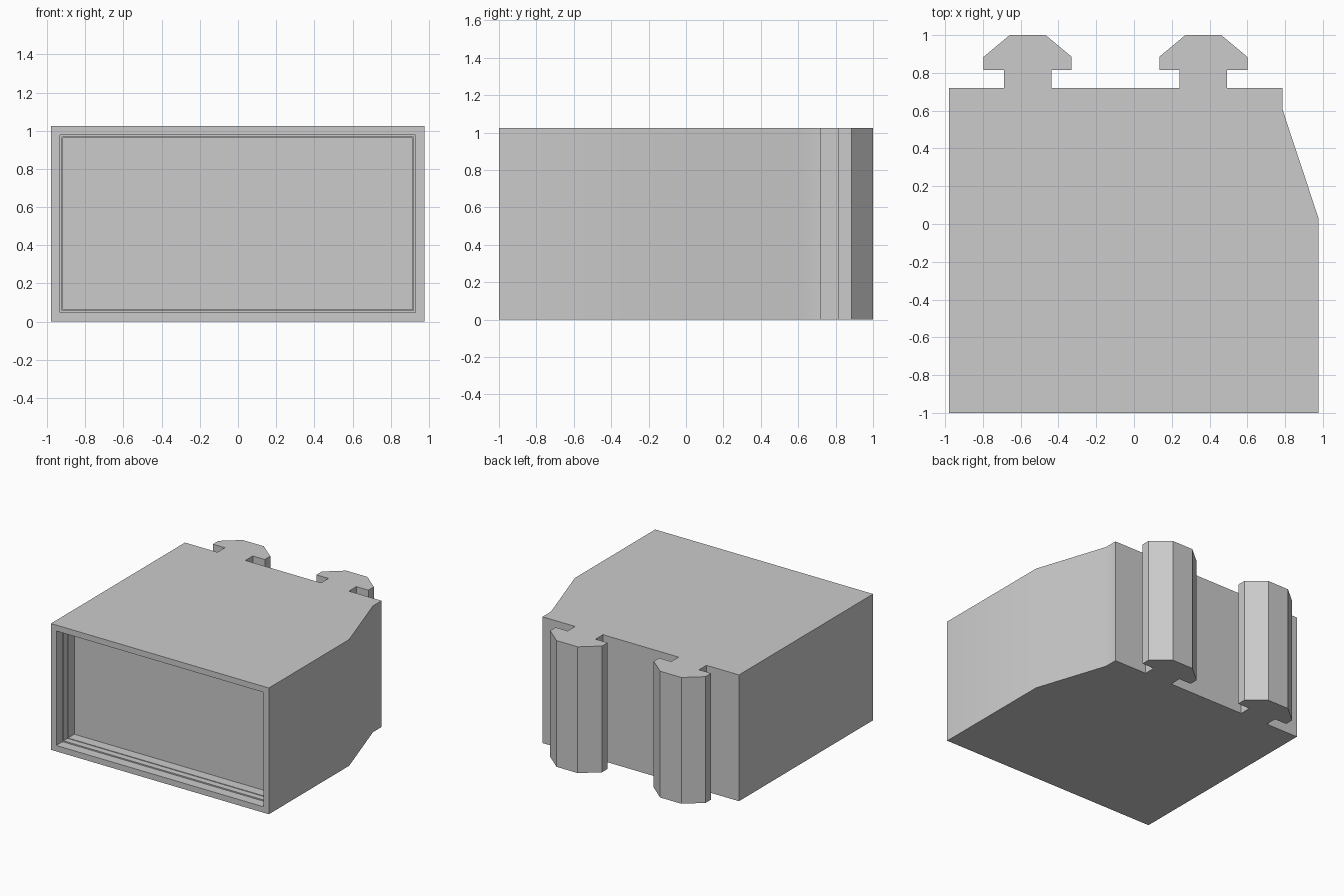
import bpy, bmesh, math

if "Cube" in bpy.data.objects:
    bpy.data.objects.remove(bpy.data.objects["Cube"])

HEIGHT = 1.025
LEFT, RIGHT, FRONT = -0.98, 0.977, -1.0

grey = bpy.data.materials.new("grey")
grey.diffuse_color = (0.6, 0.6, 0.6, 1)
grey.use_nodes = True
grey.node_tree.nodes["Principled BSDF"].inputs["Base Color"].default_value = grey.diffuse_color


def hook(x):
    """Plan outline of one mushroom-shaped connector, right to left."""
    half = [(0.125, 0.72), (0.125, 0.815), (0.233, 0.815), (0.233, 0.885), (0.095, 1.0)]
    return [(x + a, y) for a, y in half] + [(x - a, y) for a, y in reversed(half)]


# Block with tapered right side and two rear connectors, extruded upwards
outline = [(LEFT, FRONT), (RIGHT, FRONT), (RIGHT, 0.03), (0.785, 0.61), (0.785, 0.72)]
outline += hook(0.367) + hook(-0.563) + [(LEFT, 0.72)]
bm = bmesh.new()
base = bm.faces.new([bm.verts.new((x, y, 0)) for x, y in outline])
top = bmesh.ops.extrude_face_region(bm, geom=[base], use_keep_orig=True)["geom"]
for v in top:
    if isinstance(v, bmesh.types.BMVert):
        v.co.z = HEIGHT
bmesh.ops.recalc_face_normals(bm, faces=bm.faces[:])
bm.normal_update()

# Stepped recess in the front: (margin, depth) of each successive rim
face = min(bm.faces, key=lambda f: f.calc_center_median().y)
steps = [(0.048, 0), (0.048, 0.08), (0.058, 0.08), (0.058, 0.13),
         (0.063, 0.13), (0.063, 0.21)]
for margin, depth in steps:
    face = bmesh.ops.extrude_discrete_faces(bm, faces=[face])["faces"][0]
    for v in face.verts:
        v.co.x = LEFT + margin if v.co.x < 0 else RIGHT - margin
        v.co.z = margin if v.co.z < HEIGHT / 2 else HEIGHT - margin
        v.co.y = FRONT + depth

bmesh.ops.recalc_face_normals(bm, faces=bm.faces[:])
mesh = bpy.data.meshes.new("block")
bm.to_mesh(mesh)
bm.free()
mesh.materials.append(grey)
block = bpy.data.objects.new("block_with_connectors", mesh)
bpy.context.collection.objects.link(block)
bpy.context.view_layer.objects.active = block
block.select_set(True)
bpy.ops.object.shade_smooth_by_angle(angle=math.radians(30))
